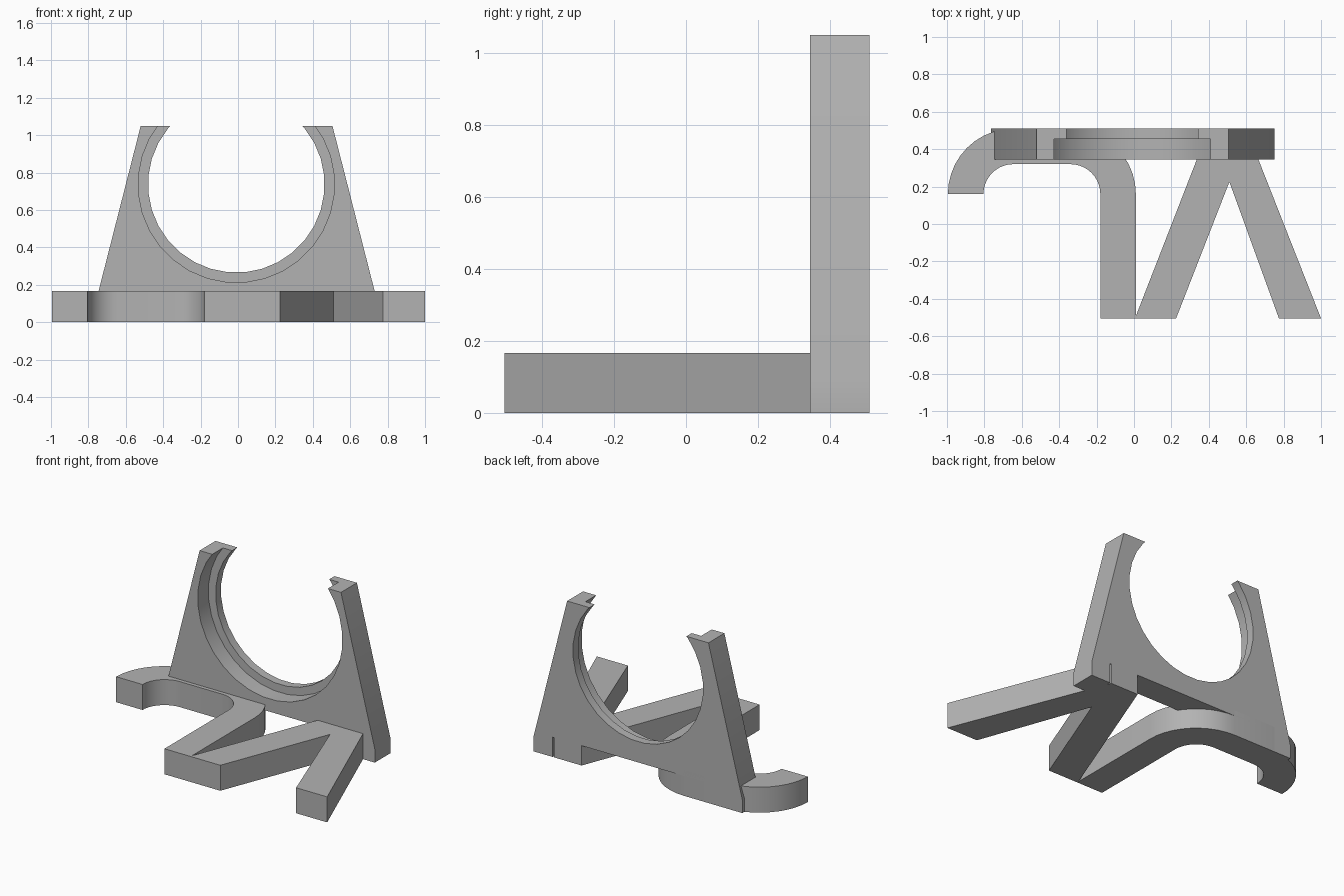
import bpy, bmesh, math
from mathutils import Vector

old = bpy.data.objects.get("Cube")
if old:
    bpy.data.objects.remove(old, do_unlink=True)

grey = bpy.data.materials.new("plain grey")
grey.use_nodes = True
colour = (0.45, 0.45, 0.45, 1)
grey.diffuse_color = colour
grey.node_tree.nodes["Principled BSDF"].inputs["Base Color"].default_value = colour


def arc(cx, cy, r, start, end, steps=10):
    """Points along an arc, angles in degrees."""
    angles = [math.radians(start + (end - start) * i / steps) for i in range(steps + 1)]
    return [(cx + r * math.cos(a), cy + r * math.sin(a)) for a in angles]


def prism(name, outline, low, high, upright=False):
    """Extrude an outline along z, or along y when upright."""
    def place(p, d):
        return Vector((p[0], d, p[1])) if upright else Vector((p[0], p[1], d))
    bm = bmesh.new()
    base = bm.faces.new([bm.verts.new(place(p, low)) for p in outline])
    top = bmesh.ops.extrude_face_region(bm, geom=[base])["geom"]
    shift = place((0, 0), high - low)
    bmesh.ops.translate(bm, vec=shift, verts=[v for v in top if isinstance(v, bmesh.types.BMVert)])
    bmesh.ops.recalc_face_normals(bm, faces=bm.faces)
    mesh = bpy.data.meshes.new(name)
    bm.to_mesh(mesh)
    bm.free()
    mesh.materials.append(grey)
    obj = bpy.data.objects.new(name, mesh)
    bpy.context.collection.objects.link(obj)
    return obj


FRONT, BACK, BASE_TOP = -0.505, 0.51, 0.167
PLATE_FRONT, STEP = 0.345, 0.455

# Hooked base bar: straight stem, rounded corner, back bar and curled end
hook = [(-0.18, FRONT), (0.01, FRONT)]
hook += arc(-0.34, 0.16, 0.35, 0, 90)
hook += arc(-0.645, 0.16, 0.35, 90, 180)
hook += arc(-0.645, 0.16, 0.16, 180, 90)
hook += arc(-0.34, 0.16, 0.16, 90, 0)
hooked_base = prism("hooked_base", hook, 0, BASE_TOP)

# Two splayed base legs joined at the back
legs = [(0.005, FRONT), (0.225, FRONT), (0.51, 0.225), (0.775, FRONT),
        (1.0, FRONT), (0.60, BACK), (0.40, BACK)]
splayed_base = prism("splayed_base", legs, 0, BASE_TOP)

# Upright cradle plate with a foot at each side
plate = [(0.75, 0), (0.75, 0.09), (0.505, 1.05), (-0.52, 1.05), (-0.765, 0.09),
         (-0.765, 0), (-0.645, 0), (-0.645, 0.13), (0.61, 0.13), (0.61, 0)]
cradle = prism("cradle_plate", plate, PLATE_FRONT, BACK, upright=True)

# Round opening, wider at the front to leave a thin rim at the back
SIDES = 32
turn = 180 / SIDES
for name, radius, end in (("opening_cutter", 0.472, 0.7), ("recess_cutter", 0.525, STEP)):
    ring = arc(-0.009, 0.737, radius, turn, turn + 360, SIDES)[:-1]
    cutter = prism(name, ring, 0.2, end, upright=True)
    cutter.hide_render = True
    mod = cradle.modifiers.new(name, 'BOOLEAN')
    mod.operation = 'DIFFERENCE'
    mod.solver = 'EXACT'
    mod.object = cutter
    bpy.ops.object.select_all(action='DESELECT')
    bpy.context.view_layer.objects.active = cradle
    cradle.select_set(True)
    bpy.ops.object.modifier_apply(modifier=name)
    bpy.data.objects.remove(cutter, do_unlink=True)

# Smooth curves, sharp edges
bpy.ops.object.select_all(action='DESELECT')
for obj in (hooked_base, splayed_base, cradle):
    obj.select_set(True)
bpy.context.view_layer.objects.active = cradle
bpy.ops.object.shade_smooth_by_angle(angle=math.radians(30))
